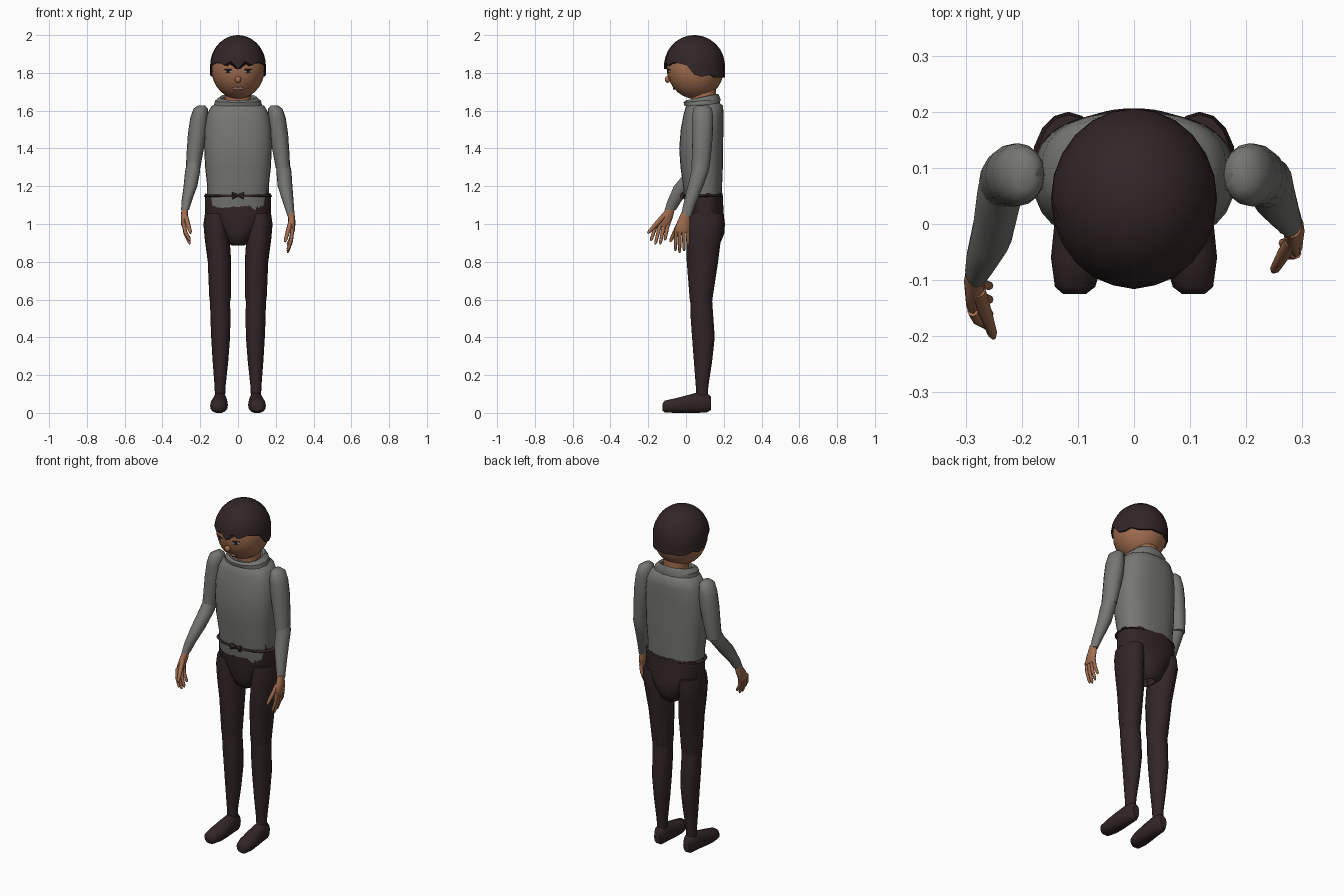
import bpy, bmesh, math
from mathutils import Vector


def material(name, rgb):
    m = bpy.data.materials.new(name)
    m.diffuse_color = (*rgb, 1)
    return m


SHIRT = material("grey_cloth", (0.18, 0.18, 0.17))
DARK = material("dark_brown", (0.032, 0.019, 0.02))
SKIN = material("skin", (0.36, 0.155, 0.078))
LIP = material("lips", (0.27, 0.14, 0.11))
WHITE = material("eye_white", (0.32, 0.28, 0.25))
BLACK = material("pupil", (0.01, 0.008, 0.008))


def finish(name, bm, mat, angle=50):
    bmesh.ops.recalc_face_normals(bm, faces=bm.faces)
    me = bpy.data.meshes.new(name)
    bm.to_mesh(me)
    bm.free()
    me.materials.append(mat)
    ob = bpy.data.objects.new(name, me)
    bpy.context.collection.objects.link(ob)
    bpy.ops.object.select_all(action='DESELECT')
    ob.select_set(True)
    bpy.context.view_layer.objects.active = ob
    bpy.ops.object.shade_smooth_by_angle(angle=math.radians(angle))
    return ob


def skin_rings(name, rings, mat, caps=True, angle=50):
    """Bridge equal-length rings of points."""
    bm = bmesh.new()
    vs = [[bm.verts.new(p) for p in r] for r in rings]
    n = len(vs[0])
    for a, b in zip(vs, vs[1:]):
        for i in range(n):
            j = (i + 1) % n
            bm.faces.new((a[i], a[j], b[j], b[i]))
    if caps:
        bm.faces.new(vs[0])
        bm.faces.new(vs[-1])
    return finish(name, bm, mat, angle)


def oval(cx, cy, cz, ra, rb, seg=16, power=2.0, axis='z'):
    pts = []
    for i in range(seg):
        t = 2 * math.pi * i / seg
        c, s = math.cos(t), math.sin(t)
        u = ra * math.copysign(abs(c) ** (2 / power), c)
        v = rb * math.copysign(abs(s) ** (2 / power), s)
        pts.append((cx + u, cy + v, cz) if axis == 'z' else (cx + u, cy, max(0, cz + v)))
    return pts


def loft(name, rows, mat, seg=16, power=2.0, axis='z', caps=True, angle=50):
    return skin_rings(name, [oval(*r, seg, power, axis) for r in rows], mat, caps, angle)


def tube(name, pts, radii, mat, seg=8):
    """Round tube along a short path."""
    pts = [Vector(p) for p in pts]
    d = (pts[-1] - pts[0]).normalized()
    u = d.cross(Vector((1, 0, 0))).normalized()
    v = d.cross(u)
    return skin_rings(name, [[p + r * (u * math.cos(2 * math.pi * i / seg) + v * math.sin(2 * math.pi * i / seg))
                              for i in range(seg)] for p, r in zip(pts, radii)], mat)


def ball(name, c, r, mat, rot=0, seg=20, rings=14):
    bm = bmesh.new()
    bmesh.ops.create_uvsphere(bm, u_segments=seg, v_segments=rings, radius=1)
    for v in bm.verts:
        x, y, z = v.co.x * r[0], v.co.y * r[1], v.co.z * r[2]
        v.co = (c[0] + x * math.cos(rot) - y * math.sin(rot),
                c[1] + x * math.sin(rot) + y * math.cos(rot), c[2] + z)
    return finish(name, bm, mat)


def lerp(table, x):
    for (a, p), (b, q) in zip(table, table[1:]):
        if a <= x <= b:
            return p + (q - p) * (x - a) / (b - a)
    return table[0][1] if x < table[0][0] else table[-1][1]


# head and neck
ball("head", (0, 0.05, 1.83), (0.143, 0.153, 0.168), SKIN)
loft("neck", [(0, .095, 1.60, .07, .065), (0, .09, 1.74, .07, .07)], SKIN)

# hair cap with a ragged hairline, front to back
line = [1.82, 1.86, 1.84, 1.855, 1.85, 1.84, 1.79, 1.78, 1.79, 1.775, 1.775, 1.78, 1.775]
hair = []
for k in range(-1, 9):
    ring = []
    for i in range(24):
        a = 2 * math.pi * i / 24
        z0 = line[min(i, 24 - i)]
        low = math.asin((z0 - 1.838) / 0.162)
        phi = low + (math.radians(88) - low) * max(k, 0) / 8
        r = math.cos(max(phi, 0)) * (0.93 if k < 0 else 1)
        ring.append((0.148 * r * math.sin(a), 0.045 - 0.161 * r * math.cos(a), 1.838 + 0.162 * math.sin(phi)))
    hair.append(ring)
skin_rings("hair", hair, DARK)

# face
def on_face(name, x, z, rx, rz, mat, lift=0.0):
    y = 0.05 - 0.153 * math.sqrt(1 - (x / .143) ** 2 - ((z - 1.83) / .168) ** 2)
    rot = math.atan2(x / .143 ** 2, -(y - .05) / .153 ** 2)
    ball(name, (x, y - lift, z), (rx, 0.0045, rz), mat, rot, 12, 8)


for s in (-1, 1):
    on_face("eye", s * .052, 1.808, .021, .009, WHITE)
    on_face("pupil", s * .052, 1.808, .009, .009, BLACK, .002)
    on_face("eyelid", s * .052, 1.817, .023, .004, DARK, .001)
on_face("mouth", 0, 1.718, .032, .009, LIP)
ball("nose", (0, -.098, 1.765), (.017, .014, .018), SKIN, 0, 10, 8)

# torso, running down inside the trousers
loft("shirt", [(0, .095, 1.00, .14, .08), (0, .092, 1.10, .163, .096), (0, .088, 1.20, .163, .103),
               (0, .083, 1.30, .174, .112), (0, .08, 1.40, .179, .116), (0, .085, 1.50, .178, .113),
               (0, .093, 1.58, .165, .106), (0, .098, 1.625, .14, .098), (0, .1, 1.645, .09, .075)],
     SHIRT, 28, 2.5)

# folded collar, higher at the back
collar = []
for z, rx, ry, tilt in [(1.625, .128, .095, 0), (1.652, .122, .10, .08), (1.672, .098, .088, .2),
                        (1.665, .084, .075, .2), (1.63, .075, .07, 0)]:
    collar.append([(x, y, zz + tilt * (y - .085)) for x, y, zz in oval(0, .085, z, rx, ry, 14, 2.2)])
skin_rings("collar", collar, SHIRT, False, 35)

# trousers seat with an uneven top edge and one open corner
edge = [(-.18, 1.14), (-.15, 1.15), (-.12, 1.205), (-.075, 1.145), (-.03, 1.13), (.02, 1.13),
        (.10, 1.065), (.112, 1.2), (.15, 1.2), (.16, 1.16), (.18, 1.14)]
seat = [oval(*r, 56, 2.3) for r in [(0, .105, .885, .03, .05), (0, .105, .905, .065, .08), (0, .107, .95, .088, .096),
                                    (0, .105, 1.0, .13, .101), (0, .1, 1.05, .176, .1)]]
top = []
for i, (x, y, z) in enumerate(oval(0, .095, 0, .174, .099, 56, 2.3)):
    top.append((x, y, lerp(edge, x) if y < .07 else 1.155 + .01 * math.sin(i * .9)))
seat += [top, [(x * .95, .095 + (y - .095) * .95, z - .004) for x, y, z in top]]
skin_rings("trouser_seat", seat, DARK, False, 40)

# belt and bow
loft("belt", [(0, .09, 1.142, .172, .103), (0, .09, 1.148, .183, .106), (0, .09, 1.156, .172, .103)],
     DARK, 28, 2.3)
for s in (-1, 1):
    tube("belt_bow", [(s * .003, -.016, 1.152), (s * .03, -.014, 1.15)], [.008, .02], DARK, 6)

for s in (-1, 1):
    # legs
    loft("thigh", [(s * .095, .08, .585, .053, .058), (s * .095, .08, .61, .057, .061), (s * .098, .087, .80, .062, .083),
                   (s * .11, .093, .92, .066, .092), (s * .117, .1, 1.0, .066, .1), (s * .117, .1, 1.055, .058, .095)],
         DARK)
    loft("shin", [(s * .095, .085, .09, .027, .031), (s * .095, .085, .14, .029, .033), (s * .093, .09, .27, .041, .048),
                  (s * .092, .092, .40, .05, .06), (s * .093, .085, .50, .053, .06), (s * .095, .08, .60, .053, .058)],
         DARK)
    # feet, lofted from toe to heel
    loft("shoe", [(s * .106, -.125, .03, .02, .018), (s * .105, -.112, .034, .036, .032), (s * .101, -.06, .038, .047, .039),
                  (s * .098, 0, .046, .044, .047), (s * .096, .06, .054, .037, .055), (s * .095, .11, .054, .034, .053),
                  (s * .095, .133, .05, .02, .035)], DARK, 14, 2.3, 'y')
    # upper arms
    loft("upper_arm", [(s * .193, .088, 1.628, .018, .028), (s * .198, .088, 1.61, .038, .05), (s * .206, .088, 1.56, .047, .056),
                       (s * .215, .087, 1.48, .05, .056), (s * .228, .083, 1.38, .044, .051),
                       (s * .238, .076, 1.295, .038, .047)], SHIRT)

# forearms: each side is bent differently
loft("forearm_straight", [(.237, .08, 1.325, .035, .043), (.243, .074, 1.28, .04, .046), (.249, .05, 1.20, .039, .041),
                          (.267, .02, 1.11, .028, .033), (.281, 0, 1.04, .019, .027)], SHIRT)
loft("forearm_bent", [(-.234, .078, 1.335, .034, .043), (-.24, .052, 1.28, .04, .05), (-.252, -.012, 1.20, .036, .052),
                      (-.272, -.062, 1.12, .027, .037), (-.28, -.083, 1.075, .021, .03)], SHIRT)

# hands: palm, four fanned fingers and a thumb
def hand(wrist, palm, tips, thumb, inward):
    w, p = Vector(wrist), Vector(palm)
    m = (w + p) / 2
    loft("palm", [(*w, .017, .022), (*m, .019, .034), (*p, .014, .041), (p.x, p.y, p.z - .012, .008, .036)],
         SKIN, 12)
    for k, (y, z) in enumerate(tips):
        a = p + Vector((0, -.03 + .02 * k, .008))
        tip = Vector((p.x + inward, y, z))
        mid = a.lerp(tip, .5) - Vector((inward * .25, 0, 0))
        tube("finger", [a, mid, a.lerp(tip, .9), tip], [.0105, .0095, .008, .004], SKIN)
    t = Vector(thumb)
    b = m + Vector((inward * .2, -.018, 0))
    tube("thumb", [b, b.lerp(t, .5), b.lerp(t, .9), t], [.014, .012, .009, .004], SKIN)


hand((.282, -.003, 1.06), (.288, -.022, .965), [(-.056, .858), (-.034, .847), (-.01, .857), (.012, .885)],
     (.248, -.085, .905), -.025)
hand((-.281, -.08, 1.085), (-.287, -.125, .995), [(-.186, .912), (-.163, .893), (-.137, .893), (-.112, .915)],
     (-.25, -.203, .95), .032)
